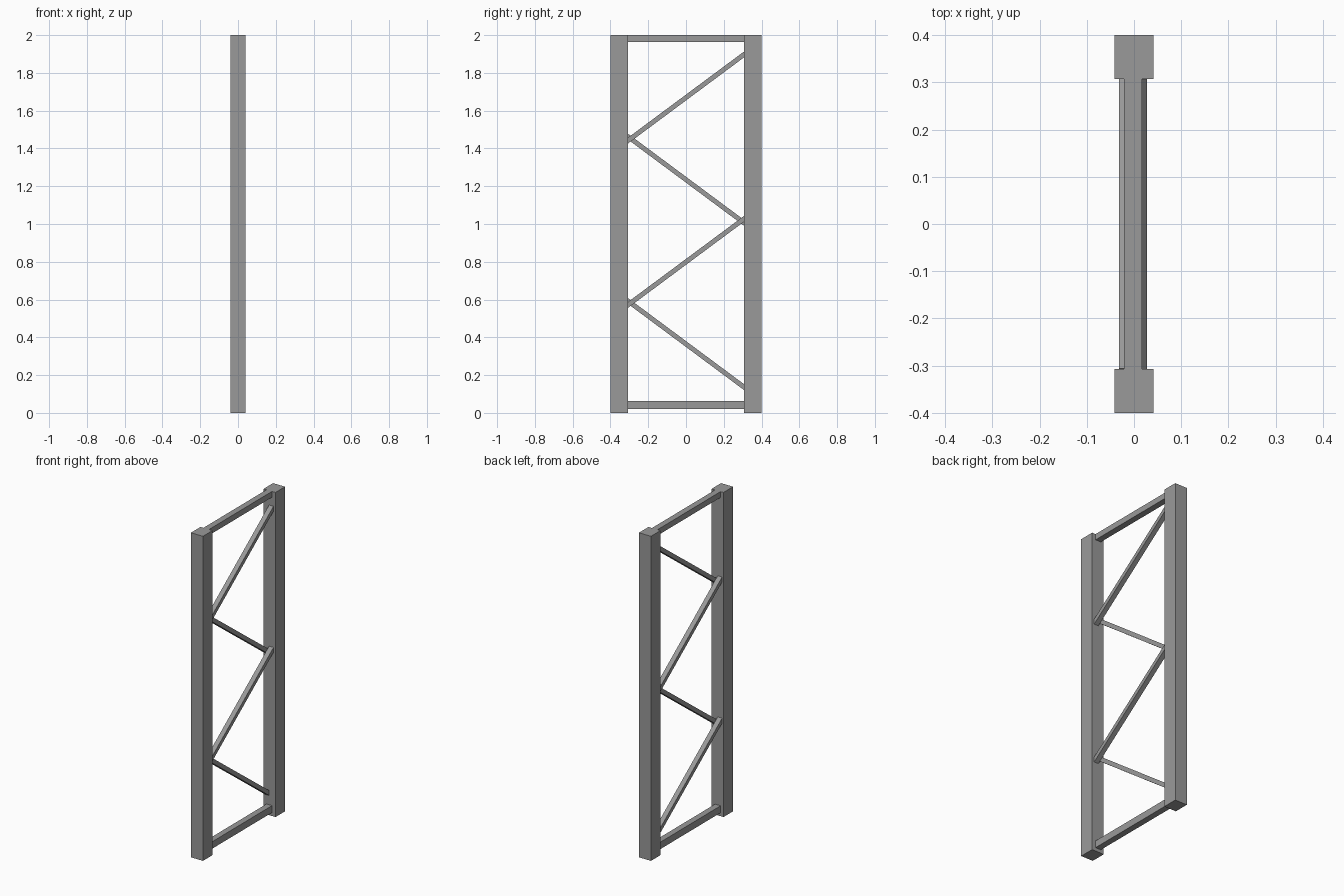
import bpy
from math import atan2, hypot
from mathutils import Matrix, Vector

cube = bpy.data.objects.get("Cube")
if cube:
    bpy.data.objects.remove(cube, do_unlink=True)

# Single steel grey
steel = bpy.data.materials.new("steel_grey")
steel.use_nodes = True
colour = (0.32, 0.32, 0.32, 1)
steel.diffuse_color = colour
steel.node_tree.nodes["Principled BSDF"].inputs["Base Color"].default_value = colour


def box(name, size, centre, tilt=0):
    """Box with its size baked into the mesh, tilted about the x axis."""
    bpy.ops.mesh.primitive_cube_add(size=1)
    part = bpy.context.object
    part.name = name
    part.data.transform(Matrix.Diagonal((*size, 1)))
    part.location = centre
    part.rotation_euler.x = tilt
    part.data.materials.append(steel)
    return part


INNER = 0.307   # inner face of the posts
MID_X = -0.002  # centre plane of the bracing

# Upright posts
for name, side in (("front_post", -1), ("back_post", 1)):
    box(name, (0.082, 0.4 - INNER, 2), (0, side * (0.4 + INNER) / 2, 1))

# Horizontal beams
for name, low, high in (("bottom_beam", 0.021, 0.064), ("top_beam", 1.964, 2)):
    box(name, (0.038, 2 * INNER, high - low), (MID_X, 0, (low + high) / 2))

# Zigzag braces: falling ones on one side of the centre plane, rising on the other
JOINT_Y, FIRST_Z, PITCH = 0.293, 0.147, 0.435
for i in range(4):
    rising = i % 2 == 1
    run = 2 * JOINT_Y if rising else -2 * JOINT_Y
    slope = PITCH / run
    length = hypot(run, PITCH) + 0.05
    x = MID_X + (0.015 if rising else -0.015)
    box(f"brace_{i + 1}", (0.03, length, 0.025),
        (x, 0, FIRST_Z + PITCH * (i + 0.5)), atan2(slope, 1))
